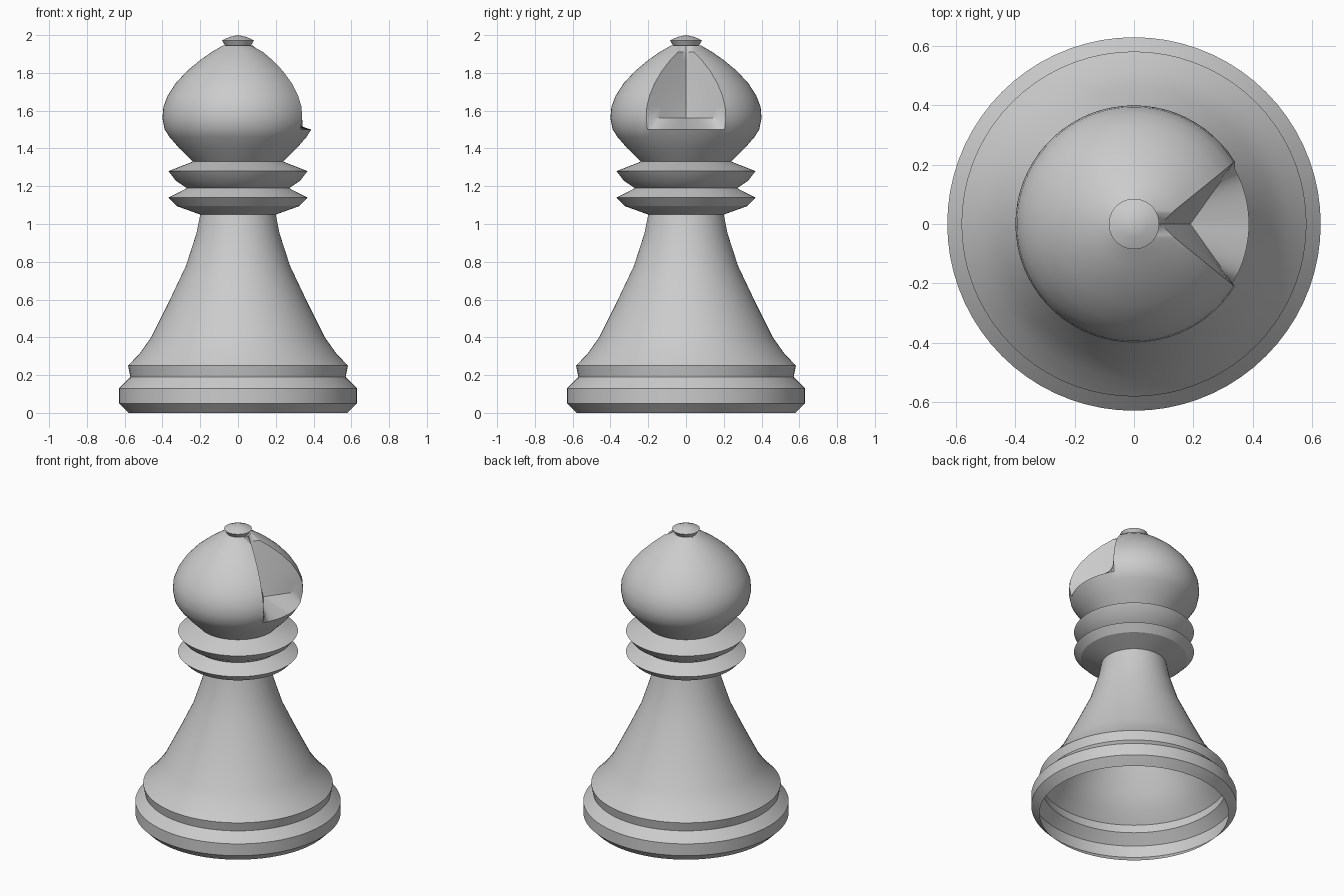
import bpy, bmesh
from math import sin, cos, pi, sqrt, atan2, radians

if "Cube" in bpy.data.objects:
    bpy.data.objects.remove(bpy.data.objects["Cube"])


def build(name, rows, closed_top=None, angle=32):
    """Skin a stack of closed rings of points into one smooth object."""
    bm = bmesh.new()
    rings = [[bm.verts.new(p) for p in row] for row in rows]
    n = len(rings[0])
    for a, b in zip(rings, rings[1:]):
        for i in range(n):
            j = (i + 1) % n
            bm.faces.new((a[i], a[j], b[j], b[i]))
    if closed_top is not None:
        tip = bm.verts.new((0, 0, closed_top))
        for i in range(n):
            bm.faces.new((rings[-1][i], rings[-1][(i + 1) % n], tip))
    me = bpy.data.meshes.new(name)
    bm.to_mesh(me)
    bm.free()
    ob = bpy.data.objects.new(name, me)
    bpy.context.collection.objects.link(ob)
    bpy.ops.object.select_all(action='DESELECT')
    ob.select_set(True)
    bpy.context.view_layer.objects.active = ob
    bpy.ops.object.shade_smooth_by_angle(angle=radians(angle))
    return ob


def lathe(name, profile, top=None, n=72, angle=32):
    rows = [[(r * cos(2 * pi * i / n), r * sin(2 * pi * i / n), z) for i in range(n)]
            for r, z in profile]
    return build(name, rows, top, angle)


# Hollow foot and flared stem, open underneath
lathe("base_and_stem", [
    (0.58, 0), (0.63, 0.05), (0.63, 0.13), (0.57, 0.19), (0.582, 0.25),
    (0.52, 0.315), (0.46, 0.40), (0.365, 0.59), (0.275, 0.78),
    (0.22, 0.95), (0.20, 1.05)])

# Two collar rings
lathe("collars", [
    (0.20, 1.05), (0.325, 1.095), (0.368, 1.14), (0.27, 1.19),
    (0.33, 1.23), (0.368, 1.28), (0.24, 1.33)], angle=25)

# Head with the V-shaped notch on the +x side
HEAD = [(0.24, 1.33), (0.31, 1.40), (0.362, 1.46), (0.388, 1.50), (0.40, 1.56),
        (0.395, 1.62), (0.372, 1.68), (0.33, 1.745), (0.27, 1.81),
        (0.20, 1.868), (0.14, 1.91), (0.08, 1.945)]
K, X0 = 0.81, 0.08          # notch rim seen from above: y = K * (x - X0)


def rim_angle(R):
    a, b, c = 1 + K * K, -2 * K * K * X0, K * K * X0 * X0 - R * R
    x = (-b + sqrt(b * b - 4 * a * c)) / (2 * a)
    return atan2(K * (x - X0), x)


IN, OUT = 20, 56            # segments inside and outside the notch
A0 = rim_angle(0.40)


def head_row(R, z):
    notched = 1.55 < z < 1.93
    A = rim_angle(R) if notched else A0
    crease = 0.08 + 0.11 * (1.945 - z) / 0.385
    pts = []
    for i in range(IN):
        t = -A + 2 * A * i / IN
        r = R
        if notched:
            # straight wall from the rim to the crease
            r = crease * R * sin(A) / (R * sin(A) * cos(t)
                                       - (R * cos(A) - crease) * abs(sin(t)))
        pts.append((r * cos(t), r * sin(t), z))
    for i in range(OUT):
        t = A + (2 * pi - 2 * A) * i / OUT
        pts.append((R * cos(t), R * sin(t), z))
    return pts


build("head", [head_row(r, z) for r, z in HEAD])

# Small button on top
lathe("finial", [(0.08, 1.945), (0.068, 1.945), (0.085, 1.972), (0.045, 1.99)], top=2.0)
